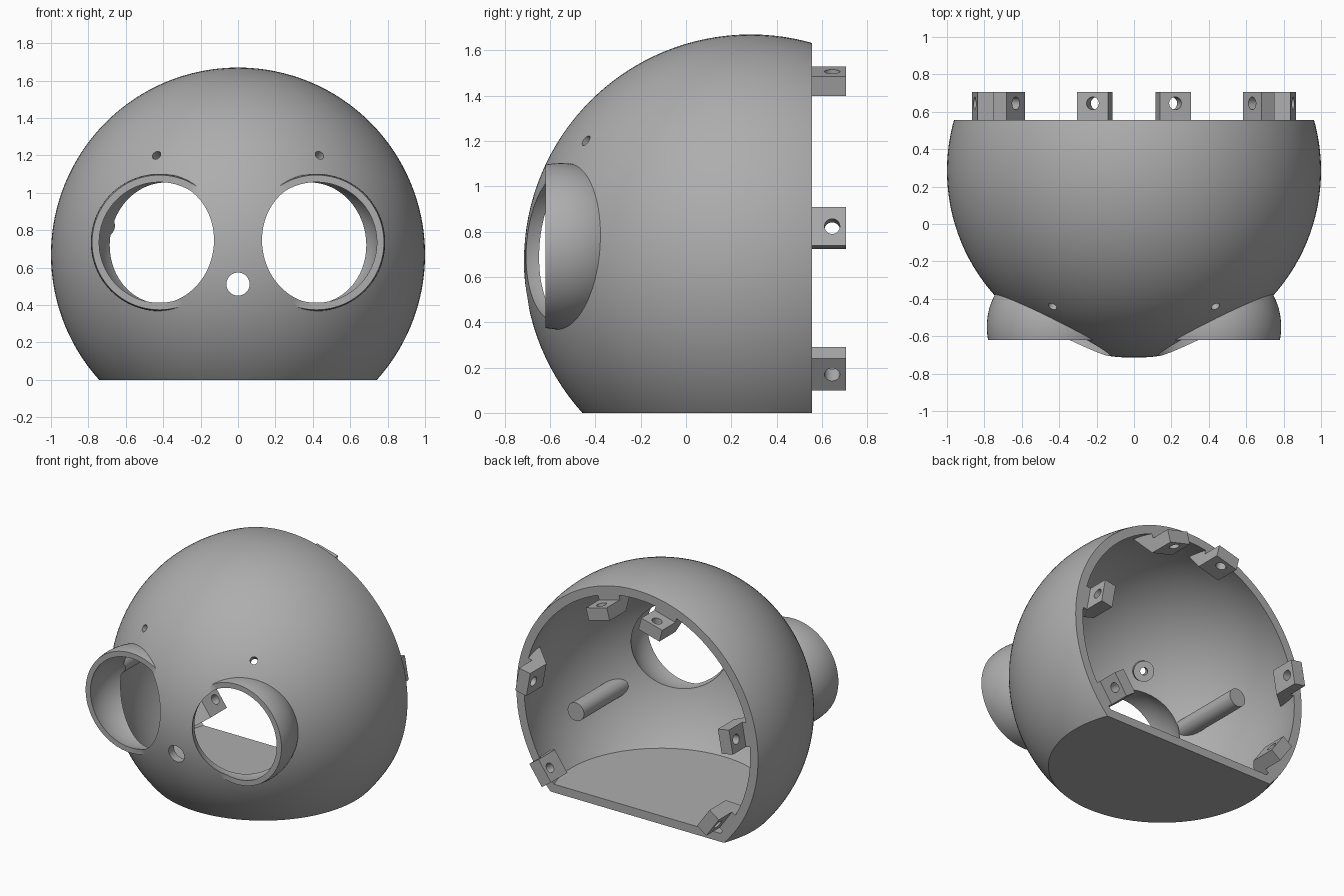
import bpy, bmesh, math
from mathutils import Vector, Matrix

if "Cube" in bpy.data.objects:
    bpy.data.objects.remove(bpy.data.objects["Cube"])

# One plain grey material
grey = bpy.data.materials.new("plain grey")
grey.use_nodes = True
colour = (0.42, 0.42, 0.42, 1)
grey.diffuse_color = colour
grey.node_tree.nodes["Principled BSDF"].inputs["Base Color"].default_value = colour

CENTRE = Vector((0, 0.285, 0.67))
EYE = Vector((0.42, -0.55, 0.735))
WALL = 0.94
BACK = 0.555


def make(name, bm):
    mesh = bpy.data.meshes.new(name)
    bmesh.ops.recalc_face_normals(bm, faces=bm.faces)
    bm.to_mesh(mesh)
    bm.free()
    ob = bpy.data.objects.new(name, mesh)
    bpy.context.collection.objects.link(ob)
    return ob


def ball(name, centre, radius, segments=128, clip=None, clip_normal=None):
    """Sphere with poles along y, optionally cut flat on one side."""
    bm = bmesh.new()
    bmesh.ops.create_uvsphere(bm, u_segments=segments, v_segments=segments // 2, radius=radius)
    bmesh.ops.rotate(bm, verts=bm.verts, matrix=Matrix.Rotation(math.pi / 2, 3, 'X'))
    bmesh.ops.translate(bm, verts=bm.verts, vec=centre)
    if clip:
        bmesh.ops.bisect_plane(bm, geom=bm.verts[:] + bm.edges[:] + bm.faces[:],
                               plane_co=clip, plane_no=clip_normal, clear_outer=True)
        bmesh.ops.holes_fill(bm, edges=[e for e in bm.edges if e.is_boundary], sides=0)
    return make(name, bm)


def rod(name, start, end, radius, segments=32):
    start, end = Vector(start), Vector(end)
    axis = end - start
    bm = bmesh.new()
    bmesh.ops.create_cone(bm, cap_ends=True, segments=segments, radius1=radius,
                          radius2=radius, depth=axis.length)
    turn = axis.to_track_quat('Z', 'Y').to_matrix().to_4x4()
    bm.transform(Matrix.Translation((start + end) / 2) @ turn)
    return make(name, bm)


def box(name, centre, size):
    bm = bmesh.new()
    bmesh.ops.create_cube(bm, size=1)
    bm.transform(Matrix.Translation(centre) @ Matrix.Diagonal((*size, 1)))
    return make(name, bm)


def combine(ob, tool, operation='DIFFERENCE'):
    """Apply a boolean and discard the tool."""
    tool.hide_render = True
    mod = ob.modifiers.new("cut", 'BOOLEAN')
    mod.operation, mod.solver, mod.object = operation, 'EXACT', tool
    bpy.ops.object.select_all(action='DESELECT')
    bpy.context.view_layer.objects.active = ob
    ob.select_set(True)
    bpy.ops.object.modifier_apply(modifier=mod.name)
    bpy.data.objects.remove(tool)


def finish(ob):
    ob.data.materials.clear()
    ob.data.materials.append(grey)
    bpy.ops.object.select_all(action='DESELECT')
    bpy.context.view_layer.objects.active = ob
    ob.select_set(True)
    bpy.ops.object.shade_smooth_by_angle(angle=math.radians(30))


def eye_centre(side):
    return Vector((EYE.x * side, EYE.y, EYE.z))


def brow_axis(side):
    return Vector((0.435 * side, -0.725, 0.53)).normalized()


# Head shell with flat-fronted eye sockets
shell = ball("head_shell", CENTRE, 1.0)
for side in (-1, 1):
    combine(shell, ball("socket", eye_centre(side), 0.367, 96, (0, -0.62, 0), (0, -1, 0)), 'UNION')

# Hollow the inside, leaving a thin floor lip
combine(shell, ball("hollow", CENTRE, WALL, 128, (0, 0, 0.06), (0, 0, -1)))
for side in (-1, 1):
    combine(shell, ball("eye_opening", eye_centre(side), 0.33, 96))

# Flat base, open back and round floor opening
combine(shell, box("base_cut", (0, 0, -0.5), (3, 3, 1)))
combine(shell, box("back_cut", (0, BACK + 0.5, 0.8), (3, 1, 3)))
combine(shell, rod("floor_opening", (0, CENTRE.y, -0.2), (0, CENTRE.y, 0.2), 0.56, 96))

# Nose hole and brow holes
combine(shell, rod("nose_hole", (0, -0.9, 0.512), (0, -0.4, 0.512), 0.062, 48))
for side in (-1, 1):
    axis = brow_axis(side)
    combine(shell, rod("brow_hole", CENTRE + axis * 0.8, CENTRE + axis * 1.1, 0.025))
finish(shell)

# Short bosses behind the brow holes
for side, label in ((-1, "right"), (1, "left")):
    axis = brow_axis(side)
    boss = rod(label + "_brow_boss", CENTRE + axis * 0.89, CENTRE + axis * 0.97, 0.068)
    combine(boss, rod("bore", CENTRE + axis * 0.8, CENTRE + axis * 1.1, 0.025))
    finish(boss)

# Inner posts with a blind screw hole, at different heights
for side, label, x, z in ((-1, "right", 0.723, 0.825), (1, "left", 0.745, 0.42)):
    x *= side
    post = rod(label + "_inner_post", (x, -0.5, z), (x, 0.19, z), 0.065)
    combine(post, ball("trim", CENTRE, 0.97), 'INTERSECT')
    combine(post, ball("eye_trim", eye_centre(side), 0.33, 96))
    combine(post, rod("bore", (x, 0.05, z), (x, 0.4, z), 0.03))
    finish(post)


def mounting_tab(name, angle):
    """Drilled tab on a sloped bracket, placed around the back rim."""
    profile = [(0.775, 0.705), (0.865, 0.705), (0.865, BACK), (0.95, BACK),
               (0.95, 0.36), (0.775, 0.52)]
    half = 0.086
    bm = bmesh.new()
    face = bm.faces.new([bm.verts.new((r, y, -half)) for r, y in profile])
    out = bmesh.ops.extrude_face_region(bm, geom=[face])["geom"]
    bmesh.ops.translate(bm, verts=[g for g in out if isinstance(g, bmesh.types.BMVert)],
                        vec=(0, 0, 2 * half))
    place = Matrix.Translation((0, 0, CENTRE.z)) @ Matrix.Rotation(-angle, 4, 'Y')
    bm.transform(place)
    tab = make(name, bm)
    combine(tab, rod("bore", place @ Vector((0.7, 0.645, 0)),
                     place @ Vector((0.92, 0.645, 0)), 0.034))
    finish(tab)


for label, degrees in (("upper", 75.2), ("middle", 10.2), ("lower", -35.4)):
    mounting_tab("left_" + label + "_tab", math.radians(degrees))
    mounting_tab("right_" + label + "_tab", math.radians(180 - degrees))
